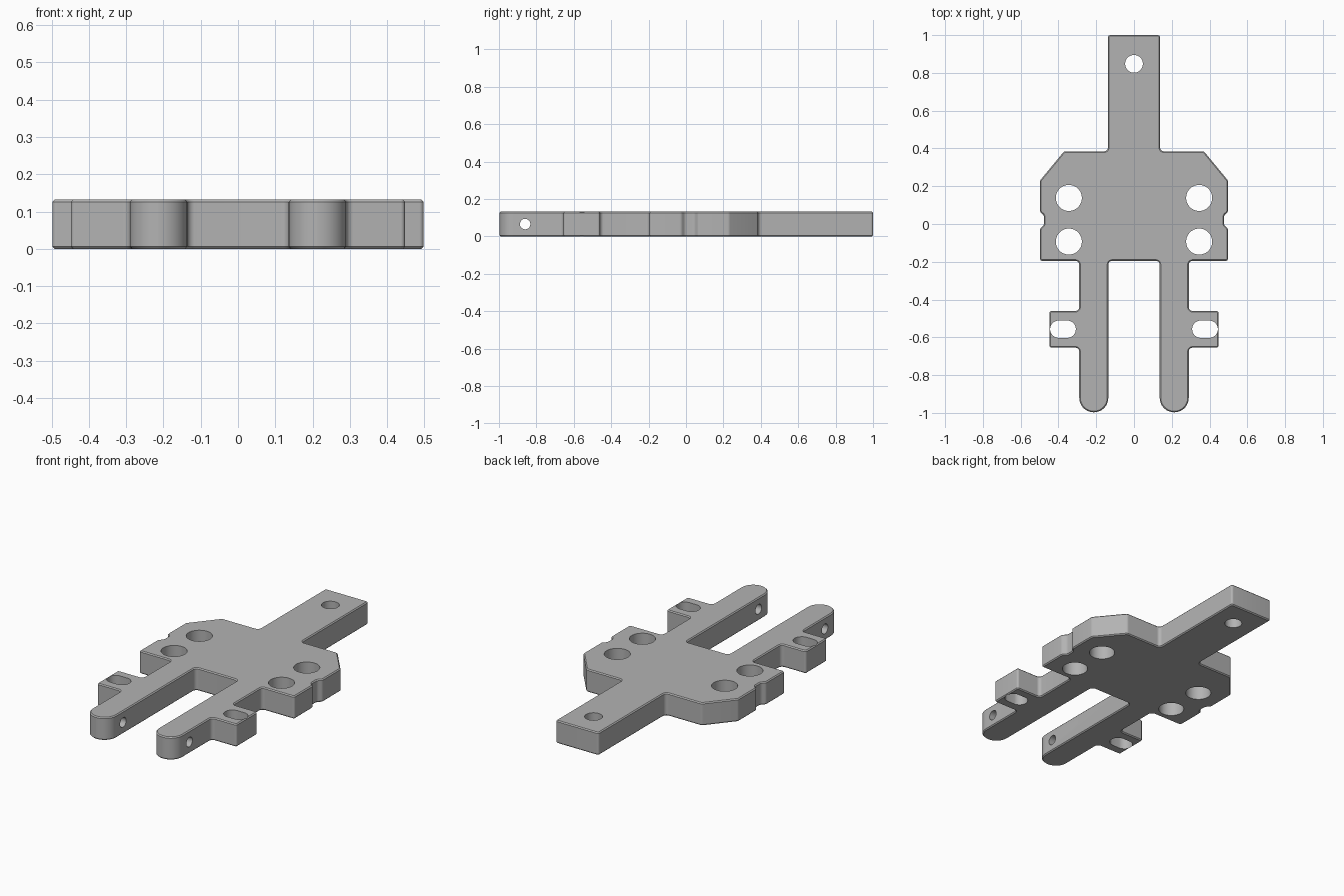
import bpy, bmesh, math
from mathutils import Vector, Matrix

if "Cube" in bpy.data.objects:
    bpy.data.objects.remove(bpy.data.objects["Cube"], do_unlink=True)

HEIGHT = 0.132
EDGE = 0.006

grey = bpy.data.materials.new("machined_grey")
grey.use_nodes = True
colour = (0.45, 0.45, 0.45, 1)
grey.diffuse_color = colour
grey.node_tree.nodes["Principled BSDF"].inputs["Base Color"].default_value = colour


def fillet(before, corner, after, radius):
    """Arc points that round one corner of an outline."""
    a, b = (before - corner).normalized(), (after - corner).normalized()
    half = a.angle(b) / 2
    centre = corner + (a + b).normalized() * radius / math.sin(half)
    start = corner + a * radius / math.tan(half) - centre
    turn = start.angle_signed(corner + b * radius / math.tan(half) - centre)
    steps = max(4, math.ceil(abs(turn) / math.radians(11)))
    return [centre + Matrix.Rotation(-turn * i / steps, 2) @ start
            for i in range(steps + 1)]


def new_object(name, bm):
    mesh = bpy.data.meshes.new(name)
    bm.to_mesh(mesh)
    bm.free()
    mesh.materials.append(grey)
    obj = bpy.data.objects.new(name, mesh)
    bpy.context.collection.objects.link(obj)
    return obj


def cutter(bm, centre, radius, stretch=0, axis="Z", length=0.4):
    """Add a round or slotted plug to the cutter mesh."""
    n = 48
    ring = []
    for i in range(n):
        t = 2 * math.pi * (i + 0.5) / n
        side = math.copysign(stretch, math.cos(t))
        ring.append(Vector((radius * math.cos(t) + side, radius * math.sin(t), -length / 2)))
    turn = Matrix.Rotation(math.pi / 2, 3, "Y") if axis == "X" else Matrix.Identity(3)
    lift = Vector((0, 0, length))
    low = [bm.verts.new(turn @ p + Vector(centre)) for p in ring]
    high = [bm.verts.new(turn @ (p + lift) + Vector(centre)) for p in ring]
    bm.faces.new(low[::-1])
    bm.faces.new(high)
    for i in range(n):
        j = (i + 1) % n
        bm.faces.new((low[i], low[j], high[j], high[i]))


# Half outline: x, y, corner radius
half = [
    (0.138, 1, 0.012), (0.138, 0.385, 0.02),                      # tongue
    (0.37, 0.385, 0.02), (0.498, 0.23, 0.02),                     # shoulder
    (0.498, 0.065, 0.02), (0.476, 0.045, 0.025),                  # side notch
    (0.476, -0.005, 0.025), (0.498, -0.025, 0.02),
    (0.498, -0.195, 0.012), (0.29, -0.195, 0.02),                 # body foot
    (0.29, -0.46, 0.02), (0.448, -0.46, 0.012),                   # ear
    (0.448, -0.655, 0.012), (0.29, -0.655, 0.02),
    (0.29, -0.997, 0.0765), (0.136, -0.997, 0.0765),              # prong tip
    (0.136, -0.195, 0.02),
]
corners = half + [(-x, y, r) for x, y, r in reversed(half)]
points = [Vector((x, y)) for x, y, r in corners]
outline = []
for i, (x, y, r) in enumerate(corners):
    outline += fillet(points[i - 1], points[i], points[(i + 1) % len(points)], r)

# Plate body with lightly broken edges
bm = bmesh.new()
base = bm.faces.new([bm.verts.new((p.x, p.y, 0)) for p in outline])
grown = bmesh.ops.extrude_face_region(bm, geom=[base])["geom"]
bmesh.ops.translate(bm, verts=[v for v in grown if isinstance(v, bmesh.types.BMVert)],
                    vec=(0, 0, HEIGHT))
bmesh.ops.recalc_face_normals(bm, faces=bm.faces)
rims = [e for e in bm.edges if abs(e.verts[0].co.z - e.verts[1].co.z) < 0.001]
bmesh.ops.bevel(bm, geom=rims, offset=EDGE, segments=1, affect="EDGES", clamp_overlap=False)
plate = new_object("mounting_plate", bm)

# Holes and slots
bm = bmesh.new()
cutter(bm, (0, 0.848, HEIGHT / 2), 0.047)
for side in (-1, 1):
    for y in (0.138, -0.093):
        cutter(bm, (side * 0.345, y, HEIGHT / 2), 0.069)
    cutter(bm, (side * 0.376, -0.557, HEIGHT / 2), 0.046, stretch=0.022)
    cutter(bm, (side * 0.213, -0.86, HEIGHT / 2), 0.028, axis="X", length=0.25)
bmesh.ops.recalc_face_normals(bm, faces=bm.faces)
plugs = new_object("hole_cutters", bm)
plugs.hide_render = True
plugs.hide_viewport = True

cut = plate.modifiers.new("holes", "BOOLEAN")
cut.operation = "DIFFERENCE"
cut.solver = "EXACT"
cut.object = plugs

bpy.context.view_layer.update()
done = bpy.data.meshes.new_from_object(
    plate.evaluated_get(bpy.context.evaluated_depsgraph_get()))
plate.modifiers.clear()
plate.data = done
bpy.data.objects.remove(plugs, do_unlink=True)

bpy.ops.object.select_all(action="DESELECT")
plate.select_set(True)
bpy.context.view_layer.objects.active = plate
bpy.ops.object.shade_smooth_by_angle(angle=math.radians(30))
